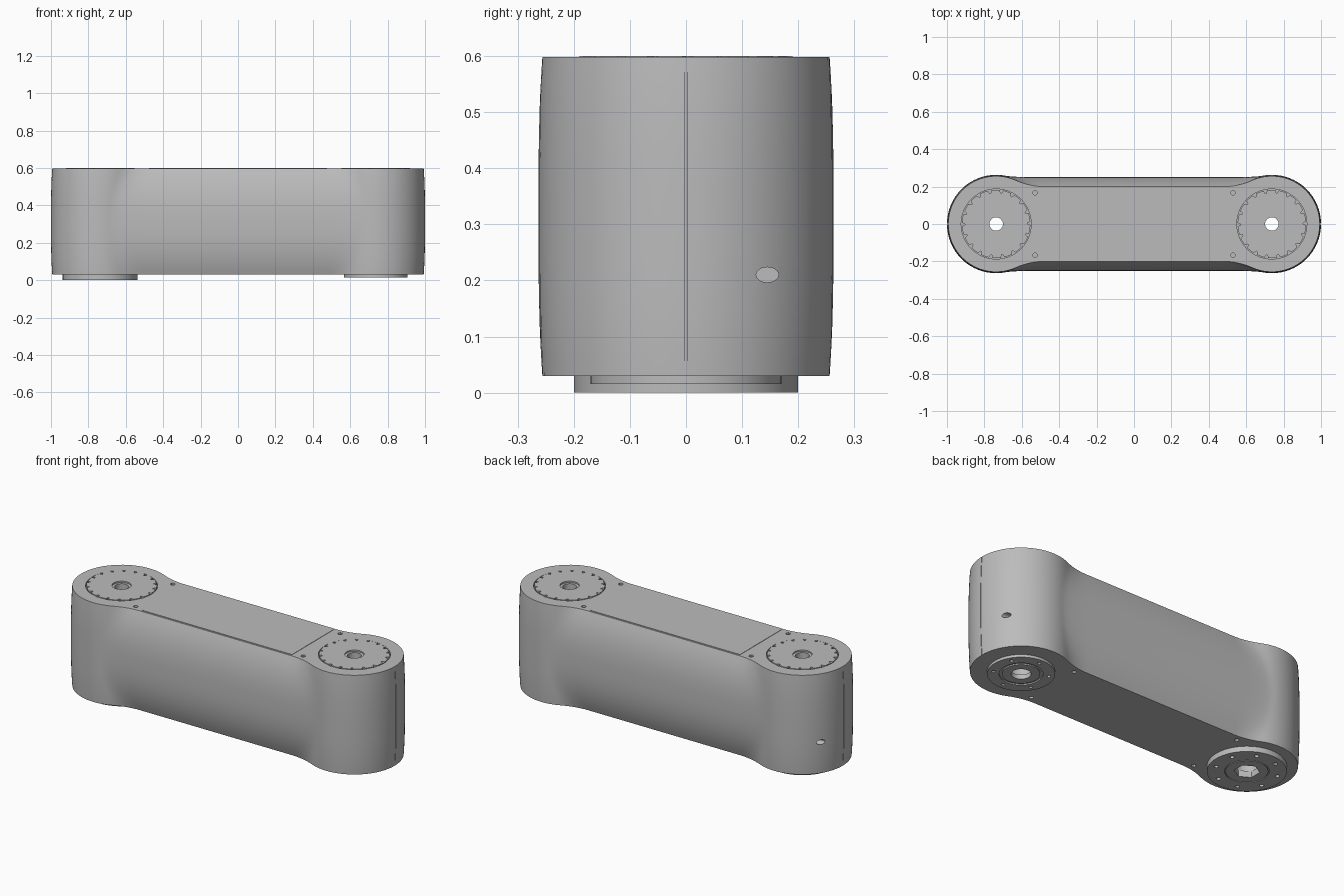
import bpy, bmesh, math
from mathutils import Matrix, Vector

cube = bpy.data.objects.get("Cube")
if cube:
    bpy.data.objects.remove(cube, do_unlink=True)

END_X = 0.737            # pivot centre of each rounded end
BOTTOM, TOP = 0.03, 0.598

grey = bpy.data.materials.new("light_grey")
grey.use_nodes = True
grey.diffuse_color = (0.5, 0.5, 0.5, 1)
grey.node_tree.nodes["Principled BSDF"].inputs["Base Color"].default_value = (0.5, 0.5, 0.5, 1)


def finish(name, bm):
    bmesh.ops.recalc_face_normals(bm, faces=bm.faces)
    mesh = bpy.data.meshes.new(name)
    bm.to_mesh(mesh)
    bm.free()
    mesh.materials.append(grey)
    ob = bpy.data.objects.new(name, mesh)
    bpy.context.collection.objects.link(ob)
    return ob


def activate(ob):
    bpy.ops.object.select_all(action='DESELECT')
    ob.select_set(True)
    bpy.context.view_layer.objects.active = ob


def smooth(ob):
    activate(ob)
    bpy.ops.object.shade_smooth_by_angle(angle=math.radians(30))


def cut(ob, cutter):
    mod = ob.modifiers.new("cut", 'BOOLEAN')
    mod.operation, mod.solver, mod.object = 'DIFFERENCE', 'EXACT', cutter
    activate(ob)
    bpy.ops.object.modifier_apply(modifier=mod.name)
    bpy.data.objects.remove(cutter, do_unlink=True)


def skin(bm, rings, closed):
    """Join equal rings of vertices with quads."""
    pairs = list(zip(rings, rings[1:])) + ([(rings[-1], rings[0])] if closed else [])
    for a, b in pairs:
        for i in range(len(a)):
            j = (i + 1) % len(a)
            bm.faces.new((a[i], a[j], b[j], b[i]))


def lathe(name, x, profile, segs=64, teeth=False):
    """Revolve an (r, z) profile about a vertical axis, optionally notching its rim."""
    bm = bmesh.new()
    rim = max(r for r, z in profile)
    rings = []
    for r, z in profile:
        ring = []
        for i in range(segs):
            a = 2 * math.pi * i / segs
            q = r - 0.016 if teeth and r == rim and i % 10 < 2 else r
            ring.append(bm.verts.new((x + q * math.cos(a), q * math.sin(a), z)))
        rings.append(ring)
    skin(bm, rings, profile[0][0] > 0)
    bmesh.ops.remove_doubles(bm, verts=bm.verts, dist=1e-6)
    return finish(name, bm)


def pegs(name, points, r, depth, segs=12):
    """Vertical cylinders used as cutters."""
    bm = bmesh.new()
    for p in points:
        bmesh.ops.create_cone(bm, cap_ends=True, segments=segs, radius1=r, radius2=r,
                              depth=depth, matrix=Matrix.Translation(p))
    return finish(name, bm)


def box(bm, centre, size):
    bmesh.ops.create_cube(bm, size=1, matrix=Matrix.Translation(centre) @ Matrix.Diagonal((*size, 1)))


def circle_points(x, r, z, count):
    return [(x + r * math.cos(2 * math.pi * (i + 0.5) / count),
             r * math.sin(2 * math.pi * (i + 0.5) / count), z) for i in range(count)]


def outline(t):
    """Dog-bone outline at height t (-1 bottom, 1 top)."""
    r = 0.263 - 0.007 * abs(t) ** 3
    w = 0.25 - 0.05 * abs(t) ** 2.5
    a = math.acos((w + 0.6 * (r - w)) / r)
    steps, quarter = 24, []
    for i in range(steps + 1):
        b = (math.pi / 2 + a) * i / steps
        quarter.append((END_X + r * math.cos(b), r * math.sin(b)))
    # tangent blend from the round end into the narrower waist
    p0 = Vector(quarter[-1])
    p1 = Vector((p0.x - (p0.y - w) / math.tan(a), w))
    p2 = Vector((0.48, w))
    for i in range(1, 9):
        u = i / 8
        quarter.append(tuple(p0 * (1 - u) ** 2 + p1 * 2 * u * (1 - u) + p2 * u * u))
    upper = quarter + [(-x, y) for x, y in reversed(quarter)]
    return upper + [(x, -y) for x, y in reversed(upper[1:-1])]


# Arm body, bulging towards mid height
bm = bmesh.new()
levels, rings = 20, []
for k in range(levels + 1):
    t = -1 + 2 * k / levels
    z = BOTTOM + (TOP - BOTTOM) * k / levels
    rings.append([bm.verts.new((x, y, z)) for x, y in outline(t)])
skin(bm, rings, False)
bm.faces.new(rings[0])
bm.faces.new(rings[-1])
body = finish("arm_body", bm)

# Bores and disc pockets
for s in (-1, 1):
    cut(body, lathe("bore_cutter", s * END_X,
                    [(0, 0.65), (0.187, 0.65), (0.187, 0.585), (0.036, 0.585),
                     (0.036, 0.1), (0.066, 0.1), (0.066, -0.05), (0, -0.05)]))

# Screw holes on top and underside
screws = [(sx * 0.53, sy * 0.167, z) for sx in (-1, 1) for sy in (-1, 1) for z in (BOTTOM, TOP)]
cut(body, pegs("screw_cutter", screws, 0.012, 0.04))

# Cable slots and split seams on the rounded ends
bm = bmesh.new()
for s in (-1, 1):
    m = (Matrix.Translation((s * 0.96, 0.145, 0.21)) @ Matrix.Diagonal((1, 0.02, 0.0135, 1))
         @ Matrix.Rotation(math.pi / 2, 4, 'Y'))
    bmesh.ops.create_cone(bm, cap_ends=True, segments=24, radius1=1, radius2=1, depth=0.12, matrix=m)
    box(bm, (s * 1.02, 0, 0.32), (0.056, 0.003, 0.7))
cut(body, finish("side_cutter", bm))
smooth(body)

# Cover panel on the waist
bm = bmesh.new()
box(bm, (0, 0, 0.597), (0.95, 0.38, 0.006))
finish("cover_panel", bm)

# Notched end discs
for s, side in ((-1, "right"), (1, "left")):
    smooth(lathe(side + "_notched_disc", s * END_X,
                 [(0.036, 0.584), (0.183, 0.584), (0.183, 0.6), (0.05, 0.6),
                  (0.05, 0.592), (0.036, 0.592)], 180, True))

# Large mounting flange with a hexagonal socket
flange = lathe("large_flange", -END_X,
               [(0, 0.035), (0.2, 0.035), (0.2, 0), (0.112, 0), (0.112, 0.004),
                (0.107, 0.004), (0.107, 0), (0, 0)])
cut(flange, pegs("socket_cutter", [(-END_X, 0, 0)], 0.065, 0.2, 6))
cut(flange, pegs("bolt_cutter", circle_points(-END_X, 0.16, 0, 8), 0.012, 0.03))
smooth(flange)

# Small stepped flange
flange = lathe("small_flange", END_X,
               [(0.05, 0.04), (0.17, 0.04), (0.17, 0.015), (0.11, 0.015), (0.11, 0.022),
                (0.095, 0.022), (0.095, 0.015), (0.05, 0.015)])
cut(flange, pegs("bolt_cutter", circle_points(END_X, 0.14, 0.015, 6), 0.01, 0.02))
smooth(flange)
